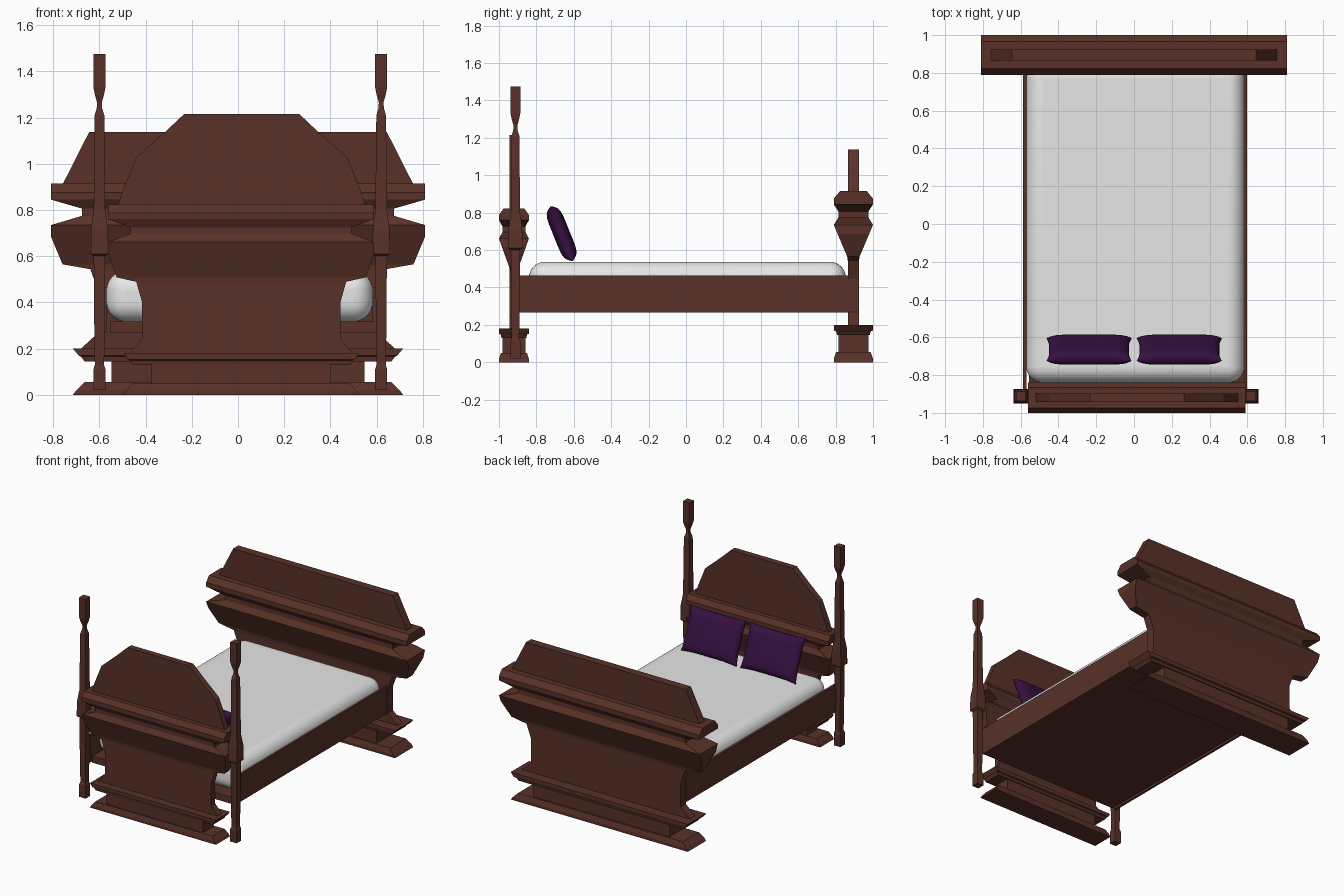
import bpy, bmesh, math
from mathutils import Matrix

if "Cube" in bpy.data.objects:
    bpy.data.objects.remove(bpy.data.objects["Cube"])


def material(name, rgb):
    m = bpy.data.materials.new(name)
    m.diffuse_color = (*rgb, 1)
    m.use_nodes = True
    m.node_tree.nodes["Principled BSDF"].inputs["Base Color"].default_value = m.diffuse_color
    return m


WOOD = material("dark_wood", (0.098, 0.031, 0.021))
WHITE = material("white_linen", (0.8, 0.8, 0.8))
PURPLE = material("purple_fabric", (0.037, 0.005, 0.052))


def finish(bm, name, mat):
    bmesh.ops.recalc_face_normals(bm, faces=bm.faces)
    me = bpy.data.meshes.new(name)
    bm.to_mesh(me)
    bm.free()
    me.materials.append(mat)
    ob = bpy.data.objects.new(name, me)
    bpy.context.collection.objects.link(ob)
    return ob


def loft(name, levels, cx, cy, sx=1, sy=1, sz=1):
    """Stack of rectangles given as (z, half width, half depth)."""
    bm = bmesh.new()
    rings = [[bm.verts.new((cx + a * hx * sx, cy + b * hy * sy, z * sz))
              for a, b in ((-1, -1), (1, -1), (1, 1), (-1, 1))]
             for z, hx, hy in levels]
    for r, s in zip(rings, rings[1:]):
        for i in range(4):
            j = (i + 1) % 4
            bm.faces.new((r[i], r[j], s[j], s[i]))
    bm.faces.new(rings[0])
    bm.faces.new(rings[-1])
    return finish(bm, name, WOOD)


def box(name, x0, x1, y0, y1, z0, z1, mat=WOOD):
    bm = bmesh.new()
    bmesh.ops.create_cube(bm, size=1)
    for v in bm.verts:
        v.co = ((x0 + x1) / 2 + v.co.x * (x1 - x0),
                (y0 + y1) / 2 + v.co.y * (y1 - y0),
                (z0 + z1) / 2 + v.co.z * (z1 - z0))
    return finish(bm, name, mat)


# Shared board profiles, drawn at footboard size
BASE = [(0, .715, .105), (.02, .7, .105), (.055, .665, .092), (.055, .548, .08),
        (.145, .548, .08), (.145, .665, .088), (.165, .68, .092),
        (.17, .69, .105), (.2, .715, .105)]
PANEL = [(.195, .685, .03), (.27, .604, .03), (.445, .604, .03), (.545, .64, .03)]
MOULDING = [(.542, .63, .03), (.565, .76, .033), (.685, .81, .084), (.735, .81, .105),
            (.775, .675, .08), (.806, .675, .08), (.845, .81, .105),
            (.875, .81, .105), (.915, .81, .072)]

for name, cx, cy, scale in (("footboard", 0, .895, (1, 1, 1)),
                            ("headboard", .014, -.92, (.711, .762, .9))):
    loft(name + "_base", BASE, cx, cy, *scale)
    loft(name + "_panel", PANEL, cx, cy, *scale)
    loft(name + "_moulding", MOULDING, cx, cy, *scale)

# Crests above the mouldings
loft("footboard_crest", [(.91, .76, .03), (1.137, .645, .03)], 0, .895)
loft("headboard_crest", [(.815, .538, .023), (.885, .515, .023), (1.026, .458, .023),
                         (1.137, .333, .023), (1.215, .25, .023)], .016, -.92)

# Square turned posts at the head end
POST = [(.02, .026), (.11, .026), (.13, .02), (.24, .022), (.6, .025), (.61, .038),
        (.72, .036), (.8, .025), (1.21, .021), (1.24, .012), (1.265, .01),
        (1.3, .02), (1.33, .026), (1.475, .026)]
for name, x in (("left_post", -.6), ("right_post", .62)):
    loft(name, [(z, h, h) for z, h in POST], x, -.912)

# Side rails and bed deck
box("left_rail", -.587, -.57, -.89, .865, .267, .465)
box("right_rail", .582, .597, -.89, .865, .267, .465)
box("bed_deck", -.555, .585, -.89, .88, .27, .318)

# Rounded mattress
mattress = box("mattress", -.57, .584, -.84, .855, .316, .537, WHITE)
bev = mattress.modifiers.new("round", 'BEVEL')
bev.width = .085
bev.segments = 8


# Pillows: swollen grid with slightly pinched sides, leaning back
def pillow(name, cx):
    w, h, t, n = .225, .158, .044, 28
    bm = bmesh.new()
    place = Matrix.Translation((cx, -.665, .688)) @ Matrix.Rotation(math.radians(22), 4, 'X')
    for side in (-1, 1):
        grid = []
        for i in range(n + 1):
            u = math.sin((i / n - .5) * math.pi)
            row = []
            for j in range(n + 1):
                v = math.sin((j / n - .5) * math.pi)
                x = u * w * (1 - .06 * (1 - v ** 4))
                z = v * h * (1 - .06 * (1 - u ** 4))
                y = t * math.sqrt(max(0, (1 - u ** 6) * (1 - v ** 6)))
                row.append(bm.verts.new(place @ Matrix.Translation((x, side * y, z)).translation))
            grid.append(row)
        for i in range(n):
            for j in range(n):
                bm.faces.new((grid[i][j], grid[i + 1][j], grid[i + 1][j + 1], grid[i][j + 1]))
    bmesh.ops.remove_doubles(bm, verts=bm.verts, dist=1e-5)
    return finish(bm, name, PURPLE)


soft = [mattress, pillow("left_pillow", -.238), pillow("right_pillow", .24)]

# Smooth shading on the soft parts
for ob in soft:
    bpy.ops.object.select_all(action='DESELECT')
    ob.select_set(True)
    bpy.context.view_layer.objects.active = ob
    bpy.ops.object.shade_smooth_by_angle(angle=math.radians(50))
